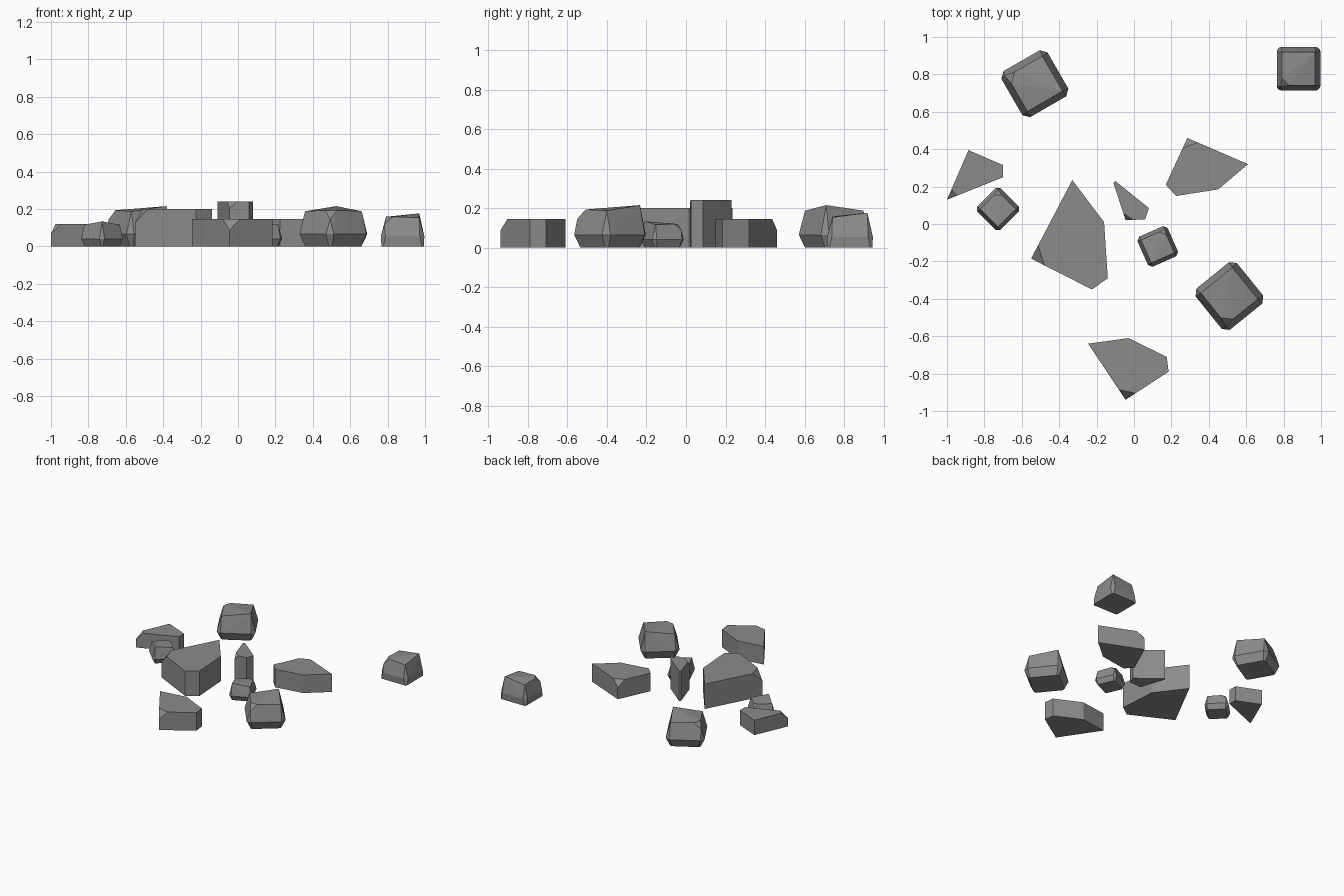
import bpy
import bmesh
import math
from mathutils import Vector

if "Cube" in bpy.data.objects:
    bpy.data.objects.remove(bpy.data.objects["Cube"], do_unlink=True)

stone = bpy.data.materials.new("stone_grey")
stone.use_nodes = True
GREY = (0.26, 0.26, 0.26, 1)
stone.diffuse_color = GREY
bsdf = next(n for n in stone.node_tree.nodes if n.type == 'BSDF_PRINCIPLED')
bsdf.inputs["Base Color"].default_value = GREY
bsdf.inputs["Roughness"].default_value = 0.9


def hull_object(name, points):
    """Flat-shaded convex stone from its corner points."""
    bm = bmesh.new()
    for p in points:
        bm.verts.new(p)
    res = bmesh.ops.convex_hull(bm, input=bm.verts)
    loose = [v for v in bm.verts if not v.link_faces]
    bmesh.ops.delete(bm, geom=loose, context='VERTS')
    bmesh.ops.dissolve_limit(bm, angle_limit=math.radians(2),
                             verts=bm.verts, edges=bm.edges)
    bmesh.ops.recalc_face_normals(bm, faces=bm.faces)
    mesh = bpy.data.meshes.new(name)
    bm.to_mesh(mesh)
    bm.free()
    mesh.materials.append(stone)
    obj = bpy.data.objects.new(name, mesh)
    bpy.context.collection.objects.link(obj)
    return obj


def slab(name, outline, height, chip):
    """Upright prism; the first outline corner has its top chipped off."""
    base = [Vector((x, y, 0)) for x, y in outline]
    up = Vector((0, 0, height))
    corner = base[0]
    points = base + [p + up for p in base[1:]]
    for side in (base[1], base[-1]):
        points.append(corner + up + (side - corner).normalized() * chip)
    points.append(corner + up * (1 - chip * 0.9 / height))
    hull_object(name, points)


def ring(half, cut, z):
    """Square ring with cut corners."""
    a = half - cut
    return [Vector((sx * x, sy * y, z)) for sx in (-1, 1) for sy in (-1, 1)
            for x, y in ((half, a), (a, half))]


def boulder(name, x, y, turn, scale, foot=0.112):
    """Chunky block, widest low down, with a tilted top and one chipped corner."""
    t = 0.108
    points = ring(foot, 0.012, 0) + ring(0.142, 0.03, 0.065)
    points += [Vector((t, t, 0.215)), Vector((t, -t, 0.187)), Vector((-t, t, 0.187))]
    # chip at the low corner
    points += [Vector((-t, -t + 0.045, 0.193)), Vector((-t + 0.045, -t, 0.193)),
               Vector((-t - 0.01, -t - 0.01, 0.145))]
    obj = hull_object(name, points)
    obj.location = (x, y, 0)
    obj.rotation_euler.z = math.radians(turn)
    obj.scale = (scale, scale, scale)


# Flat-topped angular slabs
slab("large_slab", [(-0.55, -0.185), (-0.225, -0.35), (-0.14, -0.29),
                    (-0.16, 0.01), (-0.33, 0.235)], 0.2, 0.08)
slab("left_slab", [(-1, 0.13), (-0.7, 0.25), (-0.7, 0.315), (-0.885, 0.395)], 0.12, 0.06)
slab("back_slab", [(0.285, 0.46), (0.17, 0.21), (0.225, 0.15),
                   (0.45, 0.185), (0.61, 0.32)], 0.145, 0.06)
slab("front_slab", [(-0.045, -0.94), (0.185, -0.79), (0.175, -0.71),
                    (-0.03, -0.61), (-0.245, -0.64)], 0.145, 0.065)
slab("narrow_slab", [(-0.045, 0.02), (0.06, 0.025), (0.08, 0.085),
                     (-0.1, 0.23), (-0.11, 0.22)], 0.24, 0.04)

# Bulging boulders
boulder("back_boulder", -0.53, 0.75, -60, 1)
boulder("front_boulder", 0.51, -0.385, 39, 1)
boulder("far_boulder", 0.88, 0.83, 0, 0.82, 0.138)
boulder("small_boulder", 0.127, -0.12, 204, 0.62)
boulder("left_small_boulder", -0.727, 0.08, 225, 0.62)
